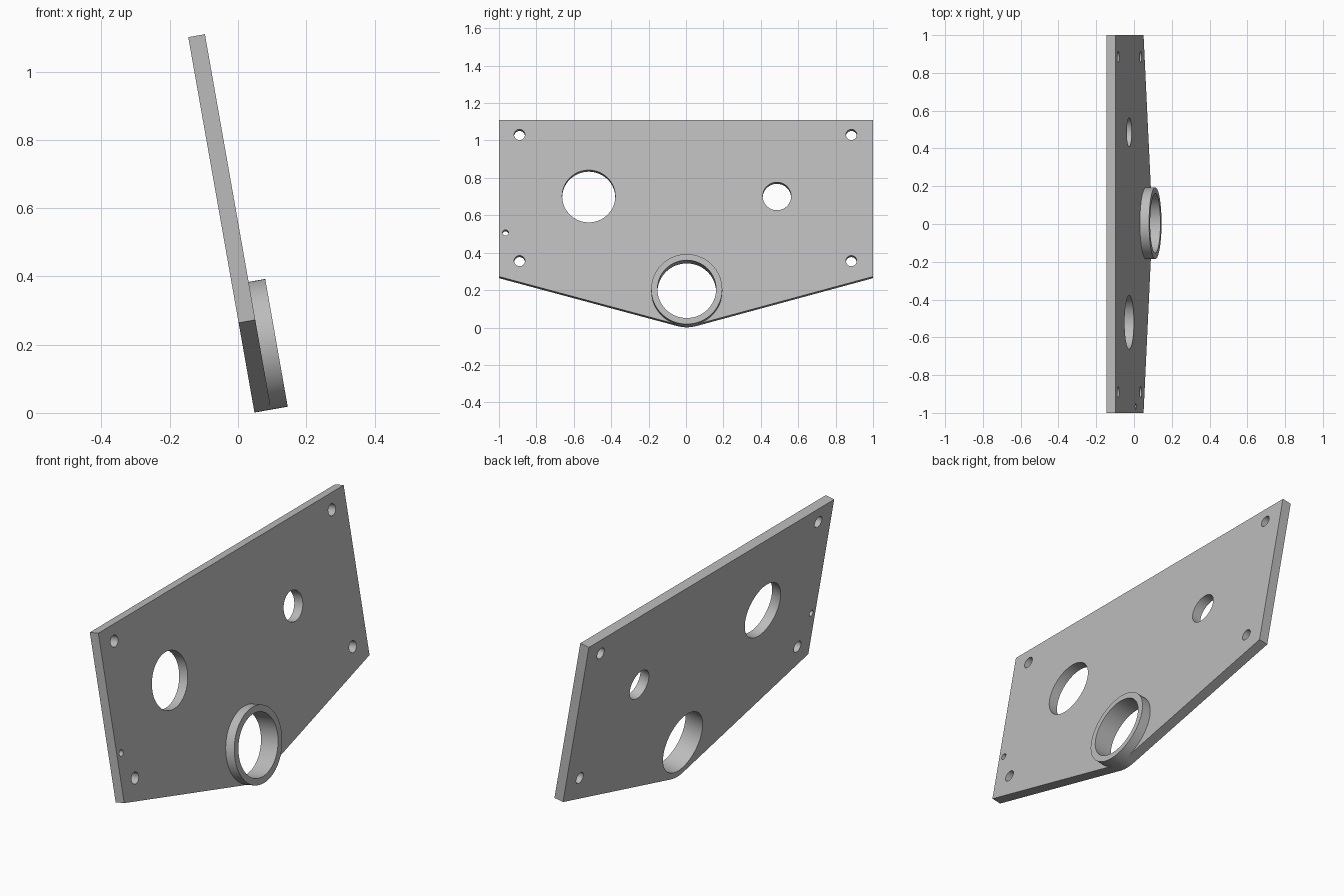
import bpy
from math import sin, cos, pi, radians, atan2, acos, hypot
from mathutils import Matrix, Vector

cube = bpy.data.objects.get("Cube")
if cube:
    bpy.data.objects.remove(cube, do_unlink=True)

TILT = radians(10)
THICK = 0.0495
HEIGHT = 1.118
SHOULDER = 0.268          # where the sloped lower edges begin
BOSS = Vector((0.004, 0.191))
BOSS_R, BORE_R = 0.19, 0.157

gray = bpy.data.materials.new("light gray metal")
gray.use_nodes = True
gray.diffuse_color = (0.5, 0.5, 0.5, 1)
gray.node_tree.nodes["Principled BSDF"].inputs["Base Color"].default_value = (0.5, 0.5, 0.5, 1)

# Leaning frame: across the plate, up the plate, out of its face
across = Vector((0, 1, 0))
up = Vector((-sin(TILT), 0, cos(TILT)))
out = Vector((cos(TILT), 0, sin(TILT)))
FRAME = Matrix((across, up, out)).transposed().to_4x4()
FRAME.translation = (0.0484, 0, 0)


def arc(center, radius, start=0.0, end=2 * pi, steps=64, closed=True):
    count = steps if closed else steps + 1
    return [(center[0] + radius * cos(start + (end - start) * i / steps),
             center[1] + radius * sin(start + (end - start) * i / steps))
            for i in range(count)]


def slab(name, loops, base):
    """Extrude an outline with holes by THICK, starting at height base."""
    curve = bpy.data.curves.new(name + "_profile", 'CURVE')
    curve.dimensions = '2D'
    curve.fill_mode = 'BOTH'
    curve.extrude = THICK / 2
    for loop in loops:
        spline = curve.splines.new('POLY')
        spline.points.add(len(loop) - 1)
        for point, (u, v) in zip(spline.points, loop):
            point.co = (u, v, 0, 1)
        spline.use_cyclic_u = True
    obj = bpy.data.objects.new(name, curve)
    bpy.context.collection.objects.link(obj)
    bpy.ops.object.select_all(action='DESELECT')
    obj.select_set(True)
    bpy.context.view_layer.objects.active = obj
    bpy.ops.object.convert(target='MESH')
    obj = bpy.context.object
    obj.name = name
    obj.data.transform(FRAME @ Matrix.Translation((0, 0, base + THICK / 2)))
    # Weld the caps to the walls and face everything outward
    bpy.ops.object.mode_set(mode='EDIT')
    bpy.ops.mesh.select_all(action='SELECT')
    bpy.ops.mesh.remove_doubles(threshold=0.0001)
    bpy.ops.mesh.normals_make_consistent(inside=False)
    bpy.ops.object.mode_set(mode='OBJECT')
    bpy.ops.object.shade_smooth_by_angle(angle=radians(30))
    obj.data.materials.clear()
    obj.data.materials.append(gray)


def tangent_angle(side):
    """Angle on the boss circle where the sloped edge from a shoulder touches."""
    dx, dy = side - BOSS.x, SHOULDER - BOSS.y
    return atan2(dy, dx) - side * acos(BOSS_R / hypot(dx, dy))


# Plate outline: straight top and sides, slopes running into a rounded tip
left, right = tangent_angle(-1), tangent_angle(1) + 2 * pi
outline = [(1, SHOULDER), (1, HEIGHT), (-1, HEIGHT), (-1, SHOULDER)]
outline += arc(BOSS, BOSS_R, left, right, 12, closed=False)

# Holes: boss bore, two large openings, four corner screws, one small pin
holes = [arc(BOSS, BORE_R),
         arc((-0.52, 0.704), 0.142),
         arc((0.486, 0.704), 0.076),
         arc((-0.965, 0.506), 0.016, steps=24)]
holes += [arc((u, v), 0.029, steps=32) for u in (-0.89, 0.884) for v in (0.353, 1.038)]

slab("mounting_plate", [outline] + holes, 0)
slab("boss_ring", [arc(BOSS, BOSS_R), arc(BOSS, BORE_R)], THICK)
